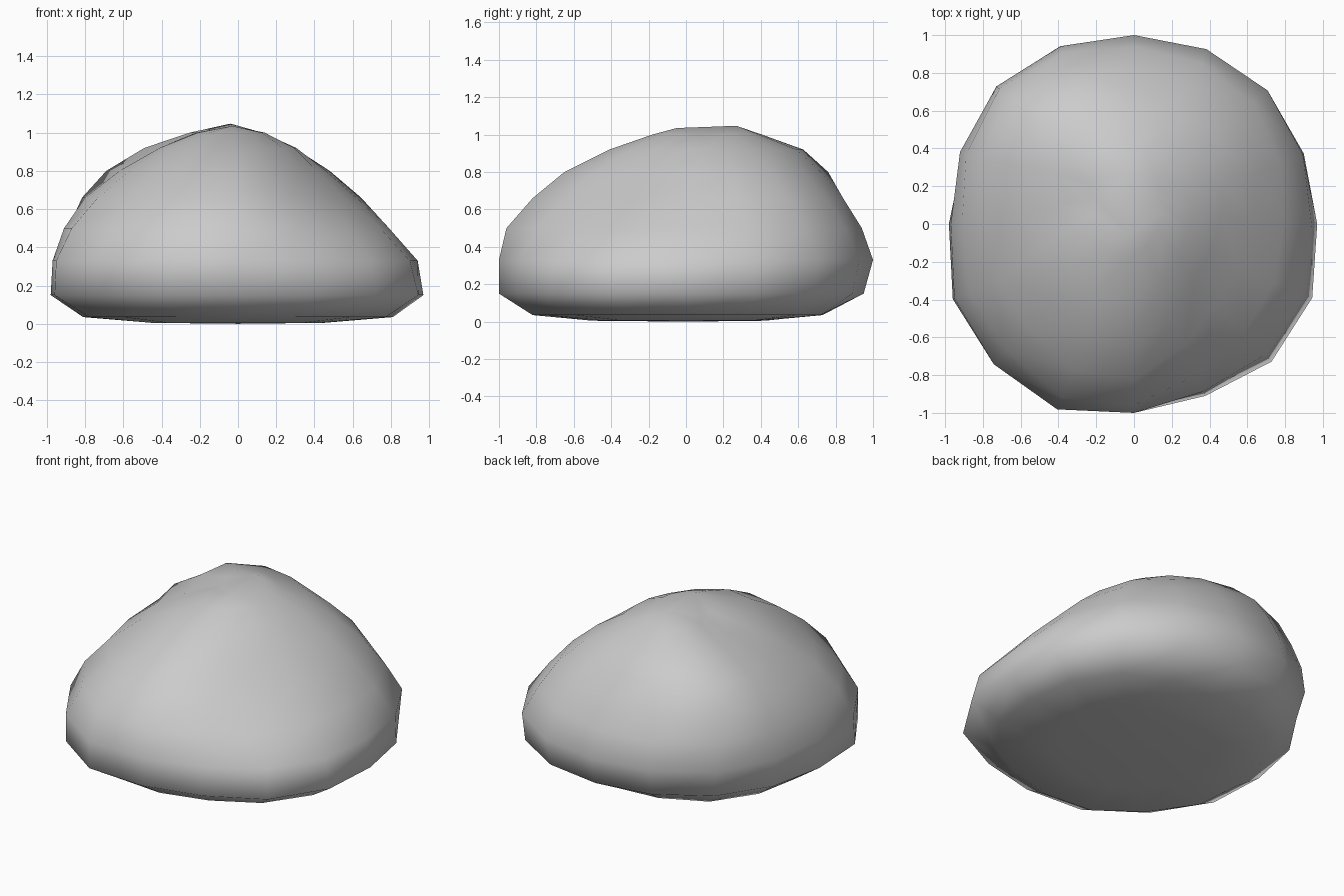
import bpy, bmesh, math

if "Cube" in bpy.data.objects:
    bpy.data.objects.remove(bpy.data.objects["Cube"])

# Heights of the horizontal sections, and how far each centre shifts back
LEVELS = [0.005, 0.035, 0.15, 0.33, 0.5, 0.66, 0.8, 0.92, 1.0]
SHIFT = [0, 0, 0, 0, 0, 0, 0.04, 0.10, 0.13]

# Radius at each height, for eight compass directions starting at +x
PROFILES = [
    [.45, .81, .97, .94, .79, .62, .47, .33, .16],    # right
    [.50, .83, .98, 1.0, .90, .78, .60, .38, .19],    # back right
    [.40, .73, .95, 1.0, .94, .84, .68, .49, .26],    # back
    [.52, .81, .98, 1.03, 1.01, .95, .84, .61, .31],  # back left
    [.45, .81, .98, .97, .91, .80, .61, .39, .17],    # left
    [.52, .84, 1.05, 1.05, .95, .78, .61, .46, .25],  # front left
    [.50, .82, 1.0, 1.0, .96, .82, .69, .51, .31],    # front
    [.48, .83, 1.03, .98, .82, .61, .47, .37, .22],   # front right
]
SIDES = 16
# Small irregularities of the in-between sides
TWEAK = {7: 1.0, 9: 1.02, 11: 1.03, 13: 0.97, 15: 1.02}


def radius(side, level):
    """Radius at one of 16 sides; odd sides are smoothly interpolated."""
    i = side // 2
    p = [PROFILES[(i + k) % 8][level] for k in (-1, 0, 1, 2)]
    if side % 2 == 0:
        return p[1]
    return (9 * (p[1] + p[2]) - p[0] - p[3]) / 16 * TWEAK.get(side, 1)


bm = bmesh.new()

# Stacked rings
rings = []
for level, z in enumerate(LEVELS):
    ring = []
    for s in range(SIDES):
        a = 2 * math.pi * s / SIDES
        r = radius(s, level)
        x = r * math.cos(a) - 0.25 * SHIFT[level]
        ring.append(bm.verts.new((x, r * math.sin(a) + SHIFT[level], z)))
    rings.append(ring)

# Side skin
for low, high in zip(rings, rings[1:]):
    for s in range(SIDES):
        t = (s + 1) % SIDES
        bm.faces.new((low[s], low[t], high[t], high[s]))

# Underside and a short crown ridge running front to back
base = bm.verts.new((0, 0, 0))
back = bm.verts.new((-0.04, 0.27, 1.047))
front = bm.verts.new((-0.03, -0.05, 1.035))
top = rings[-1]
for s in range(SIDES):
    t = (s + 1) % SIDES
    bm.faces.new((base, rings[0][t], rings[0][s]))
    bm.faces.new((back if s < SIDES // 2 else front, top[s], top[t]))
bm.faces.new((front, top[0], back))
bm.faces.new((back, top[SIDES // 2], front))

for f in bm.faces:
    f.smooth = True
bmesh.ops.recalc_face_normals(bm, faces=bm.faces)

mesh = bpy.data.meshes.new("boulder")
bm.to_mesh(mesh)
bm.free()
boulder = bpy.data.objects.new("boulder", mesh)
bpy.context.collection.objects.link(boulder)
